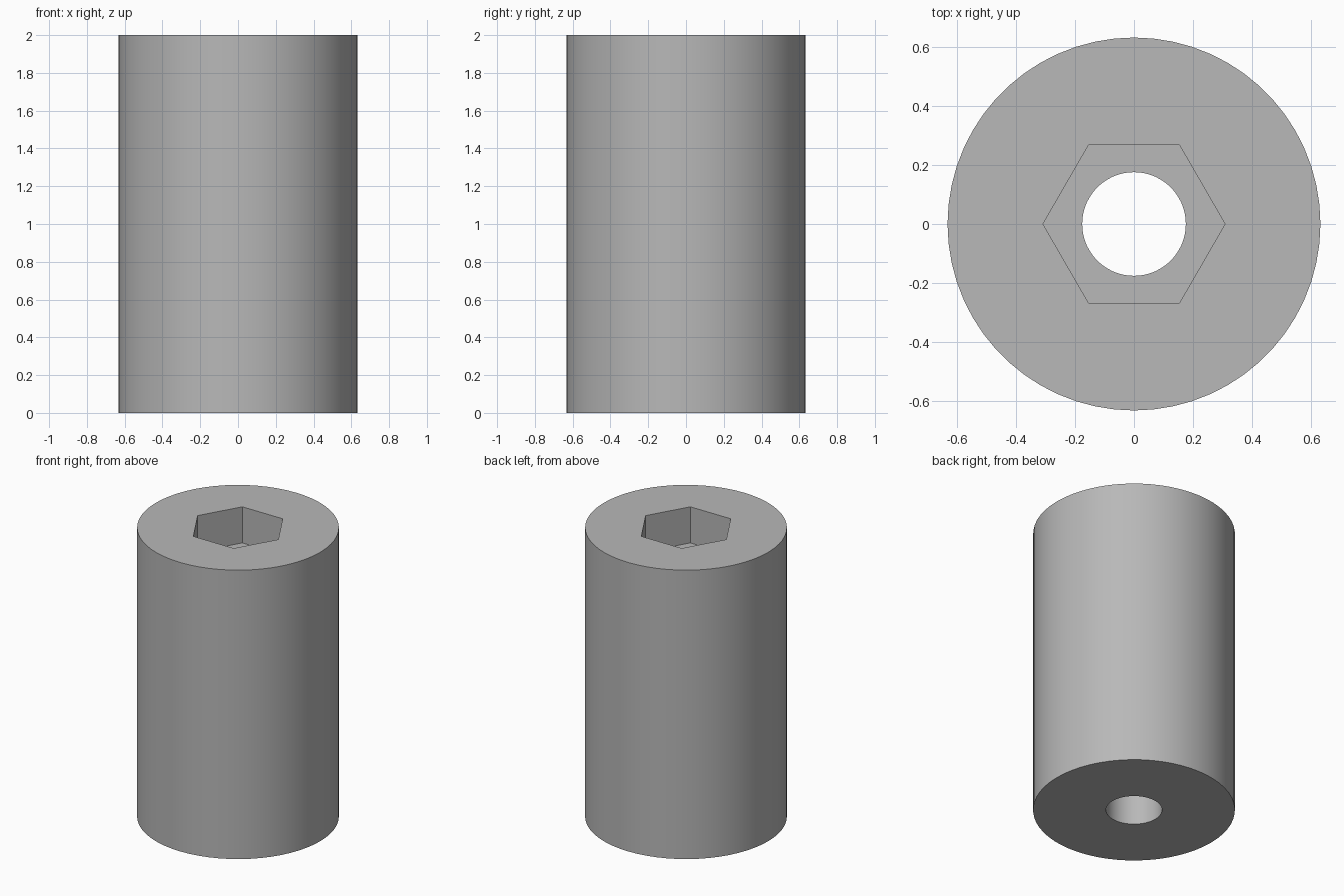
import bpy, bmesh, math

if "Cube" in bpy.data.objects:
    bpy.data.objects.remove(bpy.data.objects["Cube"], do_unlink=True)

HEIGHT, OUTER_R, HOLE_R, HEX_R, POCKET_DEPTH = 2.0, 0.633, 0.176, 0.309, 0.25
SEGMENTS = 60

grey = bpy.data.materials.new("plain grey")
grey.use_nodes = True
colour = (0.48, 0.48, 0.48, 1)
grey.diffuse_color = colour
grey.node_tree.nodes["Principled BSDF"].inputs["Base Color"].default_value = colour

bm = bmesh.new()


def ring(radius, z, sides):
    """Closed loop of edges around the z axis."""
    verts = [bm.verts.new((radius * math.cos(math.tau * i / sides),
                           radius * math.sin(math.tau * i / sides), z))
             for i in range(sides)]
    return verts, [bm.edges.new((verts[i], verts[(i + 1) % sides])) for i in range(sides)]


def wall(a, b):
    """Upright faces between two rings with equal sides."""
    va, vb = a[0], b[0]
    for i in range(len(va)):
        j = (i + 1) % len(va)
        bm.faces.new((va[i], va[j], vb[j], vb[i]))


def annulus(a, b):
    """Flat face between two concentric rings."""
    bmesh.ops.triangle_fill(bm, edges=a[1] + b[1], use_beauty=True)


# Rings of the sleeve, its hexagonal pocket and its through hole
floor = HEIGHT - POCKET_DEPTH
outer_bottom, outer_top = ring(OUTER_R, 0, SEGMENTS), ring(OUTER_R, HEIGHT, SEGMENTS)
hex_top, hex_floor = ring(HEX_R, HEIGHT, 6), ring(HEX_R, floor, 6)
hole_top, hole_bottom = ring(HOLE_R, floor, SEGMENTS), ring(HOLE_R, 0, SEGMENTS)

# Upright walls
wall(outer_bottom, outer_top)
wall(hex_top, hex_floor)
wall(hole_top, hole_bottom)

# Top face, pocket floor and underside
annulus(outer_top, hex_top)
annulus(hex_floor, hole_top)
annulus(hole_bottom, outer_bottom)
bmesh.ops.recalc_face_normals(bm, faces=bm.faces[:])

mesh = bpy.data.meshes.new("spacer_sleeve")
bm.to_mesh(mesh)
bm.free()
mesh.materials.append(grey)
sleeve = bpy.data.objects.new("spacer_sleeve", mesh)
bpy.context.collection.objects.link(sleeve)

# Smooth round walls with sharp rims and pocket corners
bpy.ops.object.select_all(action='DESELECT')
sleeve.select_set(True)
bpy.context.view_layer.objects.active = sleeve
bpy.ops.object.shade_smooth_by_angle(angle=math.radians(30))
